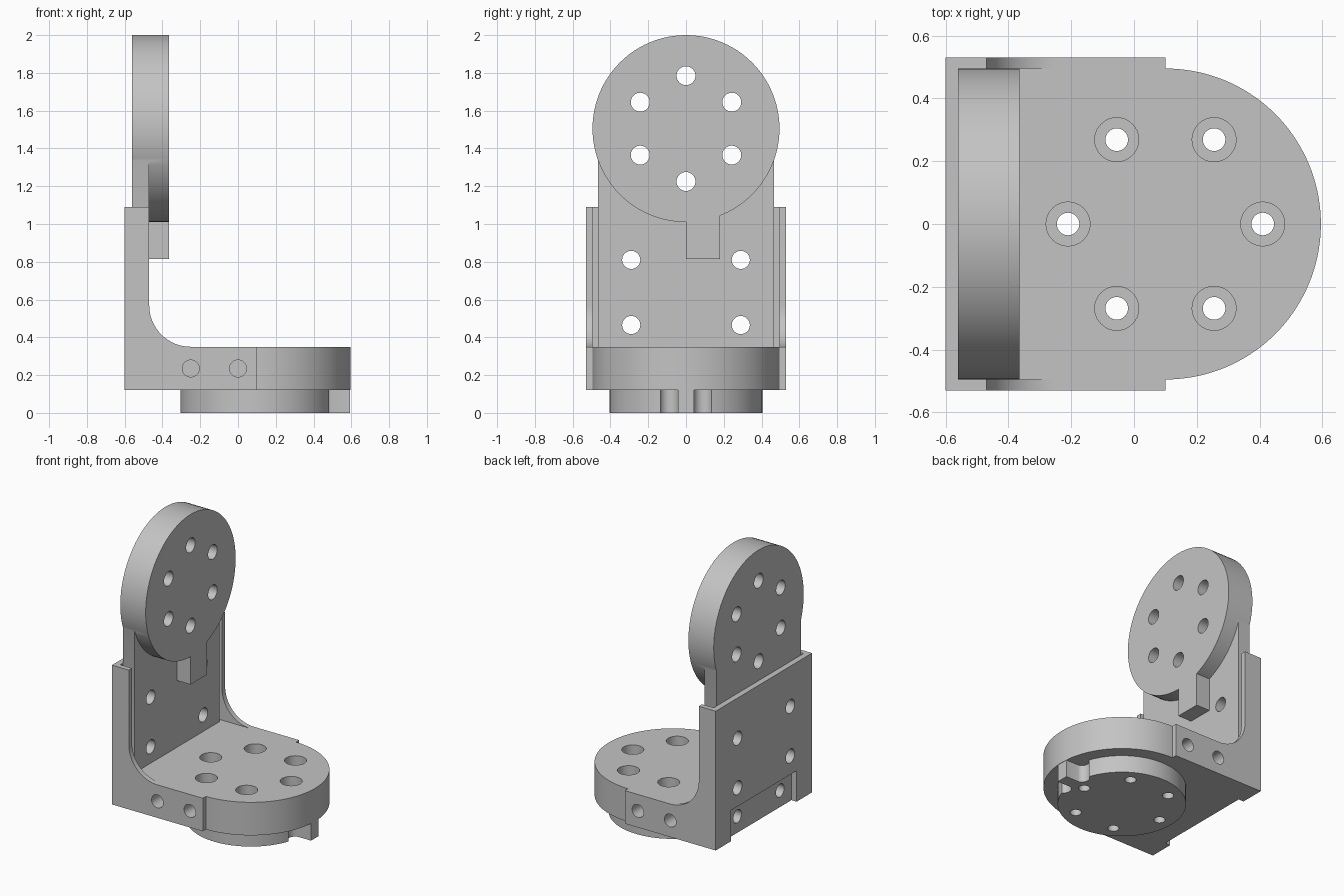
import bpy
from math import sin, cos, pi, radians
from mathutils import Matrix, Vector

if "Cube" in bpy.data.objects:
    bpy.data.objects.remove(bpy.data.objects["Cube"], do_unlink=True)

grey = bpy.data.materials.new("plain grey")
grey.use_nodes = True
grey.diffuse_color = (0.55, 0.55, 0.55, 1)
grey.node_tree.nodes["Principled BSDF"].inputs["Base Color"].default_value = (0.55, 0.55, 0.55, 1)


def arc(cx, cy, r, start, end, n=48):
    """Points along an arc, angles in degrees."""
    angles = [radians(start + (end - start) * i / n) for i in range(n + 1)]
    return [(cx + r * cos(a), cy + r * sin(a)) for a in angles]


def prism(name, outline, low, high, axis="z"):
    """Extrude an outline: z uses (x, y), y uses (x, z), x uses (y, z)."""
    place = {"x": lambda p, d: (d, p[0], p[1]),
             "y": lambda p, d: (p[0], d, p[1]),
             "z": lambda p, d: (p[0], p[1], d)}[axis]
    n = len(outline)
    verts = [place(p, d) for d in (low, high) for p in outline]
    faces = [list(range(n)), list(range(n, 2 * n))]
    faces += [[i, (i + 1) % n, n + (i + 1) % n, n + i] for i in range(n)]
    mesh = bpy.data.meshes.new(name)
    mesh.from_pydata(verts, [], faces)
    mesh.materials.append(grey)
    obj = bpy.data.objects.new(name, mesh)
    bpy.context.collection.objects.link(obj)
    select(obj)
    bpy.ops.object.mode_set(mode="EDIT")
    bpy.ops.mesh.select_all(action="SELECT")
    bpy.ops.mesh.normals_make_consistent(inside=False)
    bpy.ops.object.mode_set(mode="OBJECT")
    return obj


def select(obj):
    bpy.ops.object.select_all(action="DESELECT")
    obj.select_set(True)
    bpy.context.view_layer.objects.active = obj


def rect(a0, a1, b0, b1):
    return [(a0, b0), (a1, b0), (a1, b1), (a0, b1)]


def disc(name, a, b, r, low, high, axis="z", n=96):
    return prism(name, arc(a, b, r, 0, 360 - 360 / n, n - 1), low, high, axis)


def hole(a, b, r, low, high, axis="z"):
    return disc("hole_cutter", a, b, r, low, high, axis, 32)


def combine(obj, others, operation="DIFFERENCE"):
    """Apply booleans and remove the helper objects."""
    for other in others:
        other.hide_render = True
        select(obj)
        mod = obj.modifiers.new("boolean", "BOOLEAN")
        mod.operation = operation
        mod.solver = "EXACT"
        mod.object = other
        bpy.ops.object.modifier_apply(modifier=mod.name)
        bpy.data.objects.remove(other, do_unlink=True)


def ring(cx, cy, radius, start):
    return [(cx + radius * cos(radians(start + 60 * k)),
             cy + radius * sin(radians(start + 60 * k))) for k in range(6)]


FLOOR, TOP, HUB = 0.35, 1.09, 0.1
bolts = ring(HUB, 0, 0.31, 0)
plate_bolts = [(y, z) for y in (-0.29, 0.29) for z in (0.465, 0.81)]

# Base plate: square rear, round front
base = prism("base_plate", [(-0.6, 0.53), (-0.6, -0.53), (HUB, -0.53)]
             + arc(HUB, 0, 0.495, -90, 90, 72) + [(HUB, 0.53)], 0.12, FLOOR)
cuts = [prism("notch_cutter", rect(-0.7, -0.56, -0.36, 0.36), 0.05, 0.335)]
cuts += [hole(x, y, 0.07, 0.16, 0.5) for x, y in bolts]
cuts += [hole(x, y, 0.036, 0.05, 0.3) for x, y in bolts]
cuts += [hole(y, 0.235, 0.045, -0.7, -0.44, "x") for y in (-0.235, 0.235)]
for x in (-0.25, 0.0):
    cuts += [hole(x, 0.235, 0.045, 0.42, 0.6, "y"), hole(x, 0.235, 0.045, -0.6, -0.42, "y")]
combine(base, cuts)

# Lower hub with a locating key between two round reliefs
hub = disc("lower_hub", HUB, 0, 0.405, 0, 0.12)
combine(hub, [hole(0.505, s * 0.09, 0.05, -0.1, 0.3) for s in (-1, 1)])
key = prism("hub_key", rect(0.4, 0.592, -0.042, 0.042), 0, 0.12)
combine(hub, [key], "UNION")
combine(hub, [hole(x, y, 0.036, -0.1, 0.3) for x, y in bolts])

# Filleted side walls
profile = [(-0.6, FLOOR)] + arc(-0.25, 0.57, 0.22, 270, 180, 24) + [(-0.47, TOP), (-0.6, TOP)]
walls = [prism("left_wall", profile, 0.495, 0.53, "y"),
         prism("right_wall", profile, -0.53, -0.495, "y")]

# Back wall
back = prism("back_wall", rect(-0.495, 0.495, FLOOR, TOP), -0.6, -0.56, "x")
combine(back, [hole(y, z, 0.048, -0.8, -0.2, "x") for y, z in plate_bolts])

# Upright plate carrying the round flange and its stop tab
upright = prism("upright_plate", rect(-0.465, 0.465, FLOOR, 1.505), -0.56, -0.47, "x")
flange = disc("upper_flange", 0, 1.505, 0.495, -0.56, -0.365, "x")
tab = prism("stop_tab", rect(0, 0.18, 0.815, 1.2), -0.47, -0.365, "x")
combine(upright, [flange, tab], "UNION")
cuts = [hole(y, z, 0.048, -0.8, -0.2, "x") for y, z in plate_bolts]
cuts += [hole(y, z, 0.05, -0.8, -0.2, "x") for y, z in ring(0, 1.505, 0.28, 90)]
combine(upright, cuts)

for obj in [base, hub, back, upright] + walls:
    select(obj)
    bpy.ops.object.shade_smooth_by_angle(angle=radians(30))
